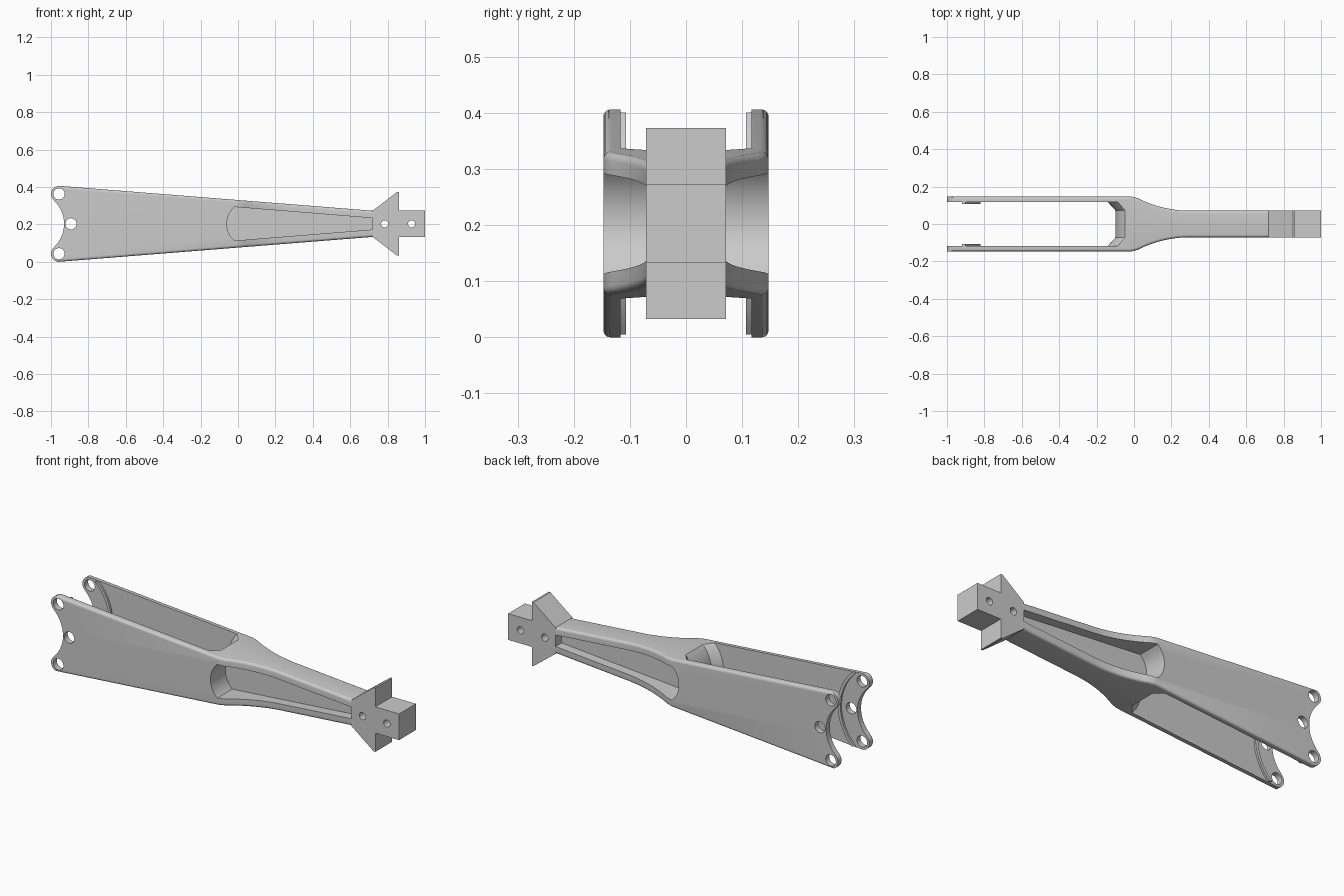
import bpy, bmesh
from math import sin, cos, pi, radians, sqrt, atan2

cube = bpy.data.objects.get("Cube")
if cube:
    bpy.data.objects.remove(cube, do_unlink=True)

MID = 0.203       # height of the arm's centre line
HALF_W = 0.147    # half width of the fork
NECK_W = 0.071    # half width of the beam and head
BORE_X, BORE_R = -1.1, 0.17

grey = bpy.data.materials.new("plain_grey")
grey.use_nodes = True
grey.diffuse_color = (0.6, 0.6, 0.6, 1)
grey.node_tree.nodes["Principled BSDF"].inputs["Base Color"].default_value = (0.6, 0.6, 0.6, 1)


def loft(name, rings):
    """Closed solid through matching rings of points."""
    bm = bmesh.new()
    rows = [[bm.verts.new(p) for p in ring] for ring in rings]
    n = len(rows[0])
    for a, b in zip(rows, rows[1:]):
        for i in range(n):
            j = (i + 1) % n
            bm.faces.new((a[i], a[j], b[j], b[i]))
    bm.faces.new(rows[0][::-1])
    bm.faces.new(rows[-1])
    bmesh.ops.recalc_face_normals(bm, faces=bm.faces)
    mesh = bpy.data.meshes.new(name)
    bm.to_mesh(mesh)
    bm.free()
    mesh.materials.append(grey)
    obj = bpy.data.objects.new(name, mesh)
    bpy.context.collection.objects.link(obj)
    return obj


def prism(name, outline, y0, y1):
    """Side outline (x, height from centre line) extruded across y."""
    return loft(name, [[(x, y, MID + z) for x, z in outline] for y in (y0, y1)])


def arc(cx, cz, r, a0, a1, n=20):
    angles = [radians(a0 + (a1 - a0) * i / n) for i in range(n + 1)]
    return [(cx + r * cos(a), cz + r * sin(a)) for a in angles]


def boolean(obj, tool, operation="DIFFERENCE"):
    tool.hide_render = True
    mod = obj.modifiers.new("cut", "BOOLEAN")
    mod.operation, mod.object, mod.solver = operation, tool, "EXACT"
    bpy.context.view_layer.objects.active = obj
    bpy.ops.object.modifier_apply(modifier=mod.name)
    bpy.data.objects.remove(tool, do_unlink=True)


def drill(obj, x, z, r):
    boolean(obj, prism("drill", arc(x, z, r, 0, 350, 35), -0.3, 0.3))


def mirrored(points):
    return points + [(x, -z) for x, z in reversed(points)]


# Arm body: rounded box section, tapering in height and necking in width
def section(x, w, r=0.014):
    h = 0.07 + 0.0793 * (0.72 - x)
    ring = []
    for sy, sz, start in ((1, 1, 0), (-1, 1, 90), (-1, -1, 180), (1, -1, 270)):
        ring += arc(sy * (w - r), sz * (h - r), r, start, start + 90, 5)
    return [(x, y, MID + z) for y, z in ring]


neck_r = 0.62
stations = [(-1.03, HALF_W), (-0.015, HALF_W)]
for i in range(1, 17):
    x = 0.3 * i / 16
    stations.append((x, NECK_W + neck_r - sqrt(neck_r ** 2 - (0.3 - x) ** 2)))
stations.append((0.72, NECK_W))
body = loft("arm_body", [section(x, w) for x, w in stations])

# Fork end: round ears joined by a concave bore
ear_x, ear_z, ear_r = -0.957, 0.16, 0.043
bore_angle = atan2(ear_z, ear_x - BORE_X) * 180 / pi
outline = [(0.8, 0.35), (ear_x, 0.35)]
outline += arc(ear_x, ear_z, ear_r, 90, 180 + bore_angle)
outline += arc(BORE_X, 0, BORE_R, bore_angle, 0)[1:]
outline = mirrored(outline[:-1])
boolean(body, prism("fork_outline", outline, -0.3, 0.3), "INTERSECT")

# Slot between the fork plates, with a curved and chamfered end
slot_w, slot_in, end_r = 0.117, 0.073, 0.194
rings = []
for i in range(25):
    z = -0.18 + 0.36 * i / 24
    e = -0.1 + end_r - sqrt(end_r ** 2 - z ** 2)
    half = [(-1.3, slot_w), (e - 0.04, slot_w), (e, slot_in)]
    rings.append([(x, y, MID + z) for x, y in mirrored(half)])
rings.insert(0, [(x, y, -0.1) for x, y, z in rings[0]])
rings.append([(x, y, 0.5) for x, y, z in rings[-1]])
boolean(body, loft("slot", rings))

# Tapered side pockets leaving a central web
pocket_r = 0.121
spread = 48
pocket = arc(-0.06 + pocket_r, 0, pocket_r, 180 - spread, 180 + spread)
pocket += [(0.74, -0.029), (0.74, 0.029)]
for s in (-1, 1):
    boolean(body, prism("pocket", pocket, s * 0.02, s * 0.3))

# Bolt holes of the fork
for x, z in ((ear_x, ear_z), (ear_x, -ear_z), (-0.893, 0)):
    drill(body, x, z, 0.03)

# Thin curved ribs inside the fork plates
ribs = []
for s, side in ((-1, "right"), (1, "left")):
    rib = arc(BORE_X, 0, 0.28, -45, 45) + arc(BORE_X, 0, 0.264, 47, -47)
    ribs.append(prism("fork_rib_" + side, rib, s * 0.107, s * 0.119))

# Arrow-shaped head with a square tongue
head = prism("head", mirrored([(0.72, 0.07), (0.85, 0.17), (0.86, 0.17),
                               (0.86, 0.07), (1.0, 0.07)]), -NECK_W, NECK_W)
for x in (0.784, 0.928):
    drill(head, x, 0, 0.019)

# Smooth shading with sharp edges kept
bpy.ops.object.select_all(action="DESELECT")
for obj in [body, head] + ribs:
    obj.select_set(True)
bpy.context.view_layer.objects.active = body
bpy.ops.object.shade_smooth_by_angle(angle=radians(30))
